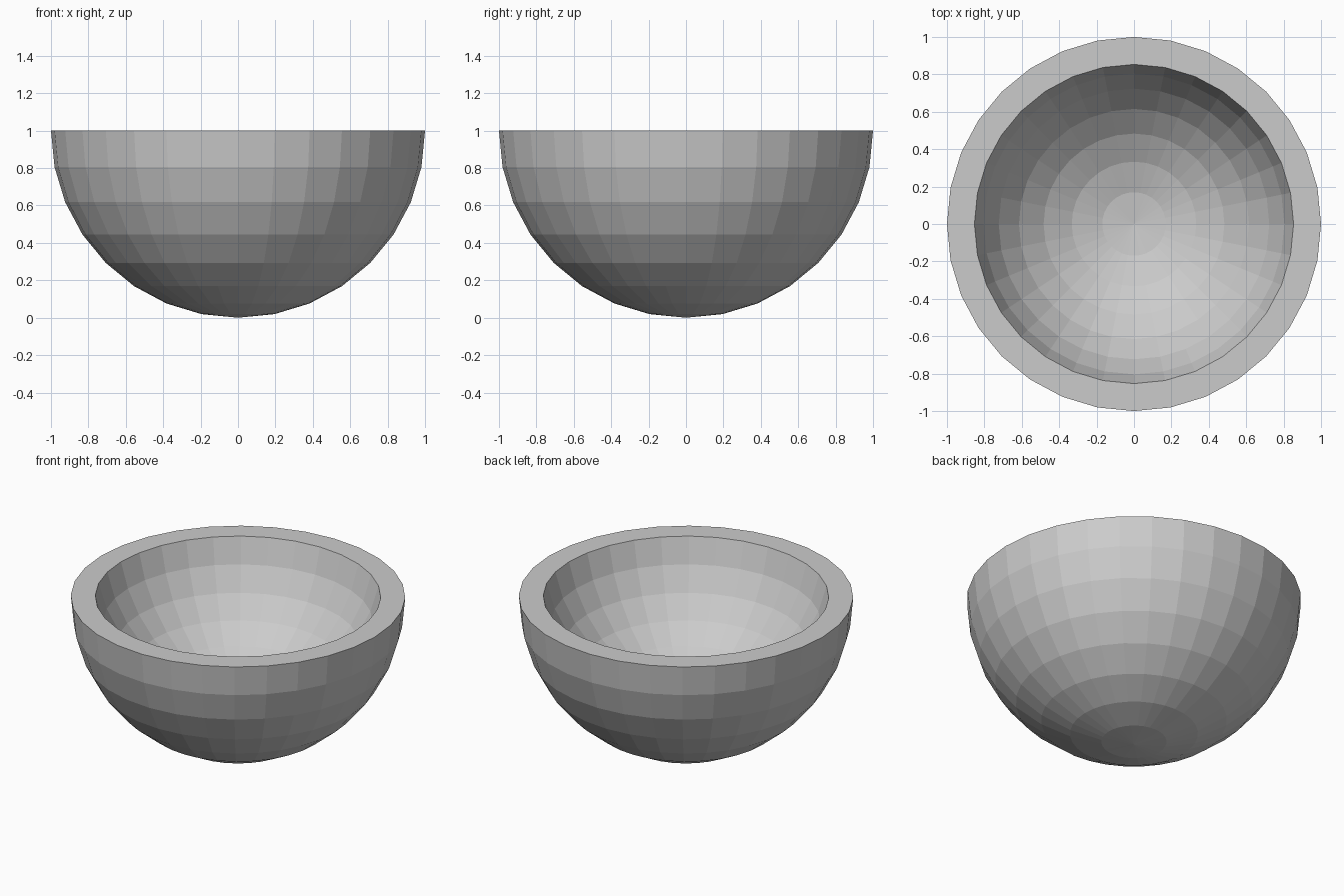
import bpy, bmesh
from math import sin, cos, pi

if "Cube" in bpy.data.objects:
    bpy.data.objects.remove(bpy.data.objects["Cube"])

SEG, STEP = 32, pi / 16


def arc(radius, centre_z, last):
    """Rings of a sphere from just above its lower pole up to ring `last`."""
    return [(radius * sin(k * STEP), centre_z - radius * cos(k * STEP))
            for k in range(1, last + 1)]


# Bowl: outer hemisphere, flat rim, then a raised inner sphere cap
outer = arc(1.0, 1.0, 8)
R = 0.87
cz = 1.0 + R * cos(7 * STEP)
inner = arc(R, cz, 7)[::-1]

bm = bmesh.new()
rings = [[bm.verts.new((r * cos(2 * pi * i / SEG), r * sin(2 * pi * i / SEG), z))
          for i in range(SEG)] for r, z in outer + inner]
for a, b in zip(rings, rings[1:]):
    for i in range(SEG):
        j = (i + 1) % SEG
        bm.faces.new((a[i], a[j], b[j], b[i]))

# Close both poles with triangle fans
for ring, z in ((rings[0], 0.0), (rings[-1], cz - R)):
    pole = bm.verts.new((0, 0, z))
    for i in range(SEG):
        bm.faces.new((ring[i], ring[(i + 1) % SEG], pole))
bmesh.ops.recalc_face_normals(bm, faces=bm.faces)

mesh = bpy.data.meshes.new("bowl")
bm.to_mesh(mesh)
bm.free()
bpy.context.collection.objects.link(bpy.data.objects.new("bowl", mesh))
